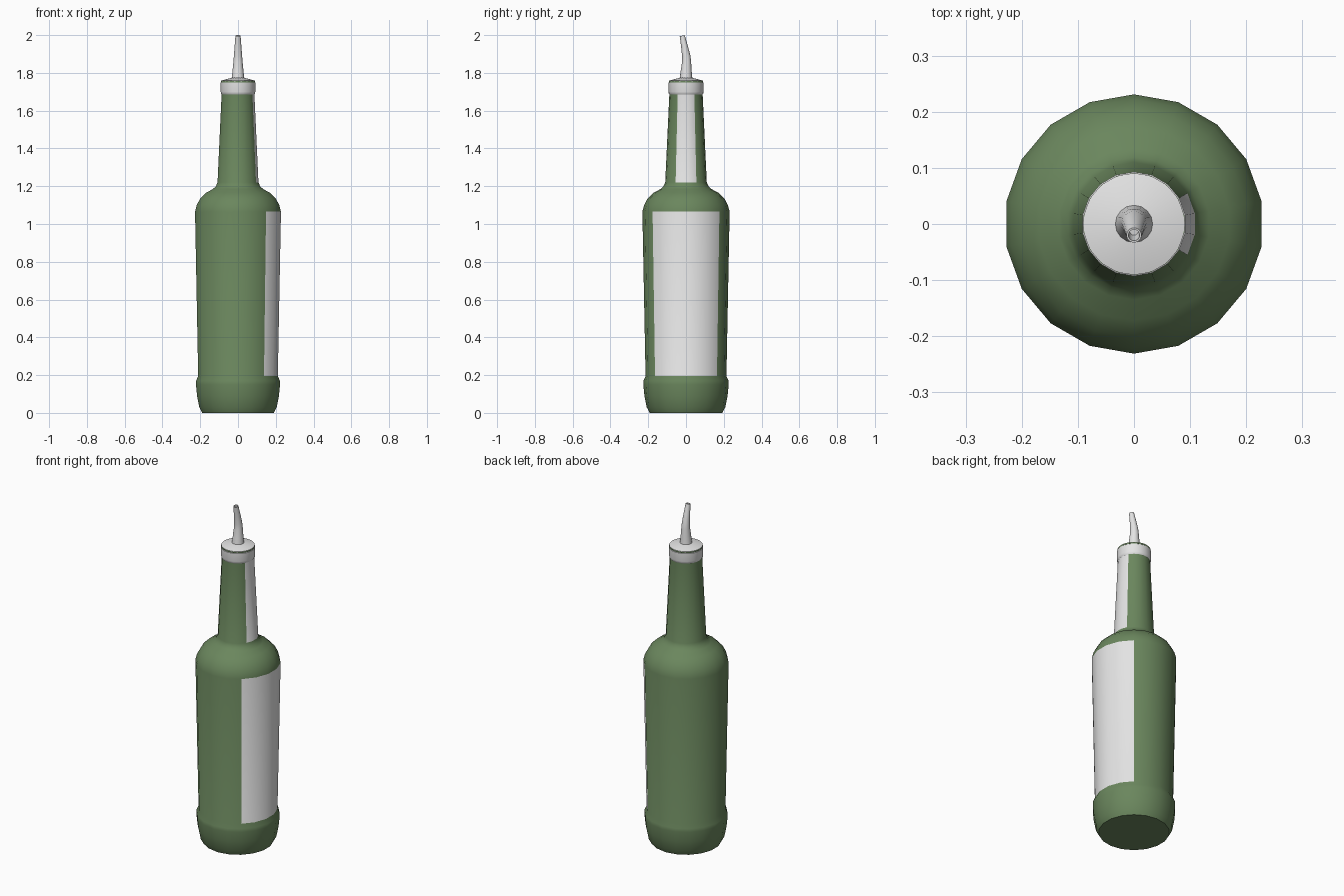
import bpy
import bmesh
from math import cos, sin, pi, radians, degrees, atan2
from mathutils import Vector, Matrix

cube = bpy.data.objects.get("Cube")
if cube:
    bpy.data.objects.remove(cube, do_unlink=True)


def make_material(name, rgb):
    mat = bpy.data.materials.new(name)
    mat.use_nodes = True
    colour = (*rgb, 1)
    mat.diffuse_color = colour
    mat.node_tree.nodes["Principled BSDF"].inputs["Base Color"].default_value = colour
    return mat


green = make_material("bottle green", (0.145, 0.24, 0.11))
pale = make_material("pale grey", (0.78, 0.78, 0.78))


def loft(name, rings, sides, materials, start=pi / 2, cap_start=True, cap_end=True):
    """Skin circular rings given as (radius, y, z, tilt)."""
    bm = bmesh.new()
    loops = []
    for radius, y, z, tilt in rings:
        turn = Matrix.Rotation(tilt, 3, 'X')
        loops.append([bm.verts.new(turn @ Vector((radius * cos(a), radius * sin(a), 0)) + Vector((0, y, z)))
                      for a in (start + 2 * pi * i / sides for i in range(sides))])
    for low, high in zip(loops, loops[1:]):
        for i in range(sides):
            j = (i + 1) % sides
            bm.faces.new((low[i], low[j], high[j], high[i]))
    if cap_start:
        bm.faces.new(loops[0][::-1])
    if cap_end:
        bm.faces.new(loops[-1])
    mesh = bpy.data.meshes.new(name)
    bm.to_mesh(mesh)
    bm.free()
    for mat in materials:
        mesh.materials.append(mat)
    obj = bpy.data.objects.new(name, mesh)
    bpy.context.collection.objects.link(obj)
    bpy.ops.object.select_all(action='DESELECT')
    obj.select_set(True)
    bpy.context.view_layer.objects.active = obj
    bpy.ops.object.shade_smooth_by_angle(angle=radians(35))
    return obj


def upright(profile):
    return [(r, 0, z, 0) for r, z in profile]


# Glass bottle with a flared foot, round shoulder and tapered neck
bottle = loft("bottle", upright([
    (0.192, 0), (0.208, 0.03), (0.220, 0.09), (0.226, 0.15), (0.225, 0.17), (0.214, 0.195),
    (0.231, 1.065), (0.222, 1.10), (0.203, 1.135), (0.172, 1.165), (0.135, 1.185),
    (0.119, 1.20), (0.110, 1.22), (0.088, 1.69), (0.088, 1.752)]), 18, [green, pale])

# Body label and neck label, both facing +x
for face in bottle.data.polygons:
    c = face.center
    side = abs(degrees(atan2(c.y, c.x)))
    if (0.4 < c.z < 0.9 and side < 50) or (1.3 < c.z < 1.6 and side < 30):
        face.material_index = 1

# Band around the mouth
loft("collar", upright([(0.086, 1.684), (0.091, 1.69), (0.093, 1.70),
                        (0.093, 1.748), (0.088, 1.751)]), 18, [pale])

# Bottle lip showing below the stopper
loft("lip", upright([(0.091, 1.750), (0.091, 1.757)]), 18, [green])

# Shallow conical stopper
loft("stopper", upright([(0.090, 1.755), (0.090, 1.759), (0.030, 1.775)]), 32, [pale])

# Bent, hollow pouring spout leaning to the front
loft("spout", [
    (0.034, 0, 1.768, 0), (0.029, 0.001, 1.81, 0), (0.024, 0.003, 1.86, 0.07),
    (0.022, 0.001, 1.89, 0.18), (0.018, -0.008, 1.94, 0.2), (0.0135, -0.020, 1.997, 0.2),
    (0.010, -0.020, 1.997, 0.2), (0.008, -0.012, 1.955, 0.2)], 16, [pale])
